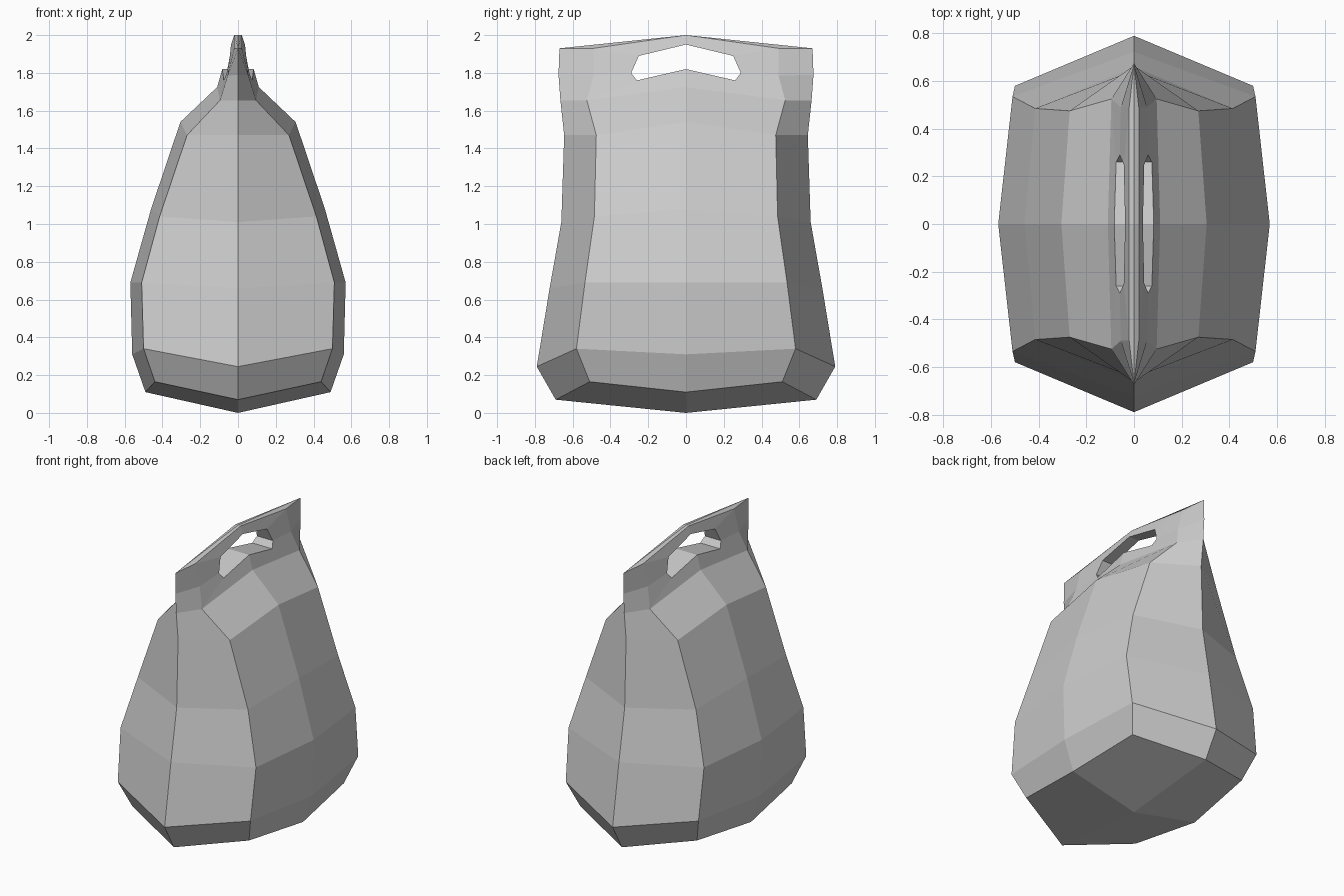
import bpy, bmesh

if "Cube" in bpy.data.objects:
    bpy.data.objects.remove(bpy.data.objects["Cube"])

# Quarter of the bag: each ring is (side middle, corner, front middle)
rings = [
    ((.49, 0, .11), (.44, .51, .165), (0, .69, .07)),
    ((.56, 0, .31), (.50, .58, .34), (0, .79, .245)),
    ((.57, 0, .69), (.51, .535, .69), (0, .722, .66)),
    ((.46, 0, 1.08), (.415, .485, 1.04), (0, .66, 1.01)),
    ((.305, 0, 1.54), (.27, .475, 1.47), (0, .645, 1.47)),
    ((.11, 0, 1.725), (.095, .525, 1.655), (0, .665, 1.655)),
]
# Grip band above the last ring: corner and edge points, top ridge, hand hole
mid_c, mid_f = (.055, .49, 1.785), (0, .675, 1.79)
top_s, top_c, top_f = (.02, 0, 2), (.02, .49, 1.93), (0, .67, 1.93)
hole = [(.083, 0, 1.82), (.075, .26, 1.76), (.06, .29, 1.80),
        (.043, .25, 1.89), (.037, 0, 1.95)]

# Body and bottom
faces = [((0, 0, 0), *rings[0])]
for (s0, c0, f0), (s1, c1, f1) in zip(rings, rings[1:]):
    faces += [(s0, c0, c1, s1), (c0, f0, f1, c1)]

# Grip around the hole, its ends and the top ridge
s, c, f = rings[-1]
outer = [s, c, mid_c, top_c, top_s]
for i in range(4):
    faces.append((outer[i], outer[i + 1], hole[i + 1], hole[i]))
    # Tunnel wall through the grip
    a, b = hole[i], hole[i + 1]
    faces.append((a, b, (0, b[1], b[2]), (0, a[1], a[2])))
faces += [(c, f, mid_f, mid_c), (mid_c, mid_f, top_f, top_c),
          (top_s, top_c, top_f, (0, 0, 2))]

# Mirror the quarter to all four sides and weld
bm = bmesh.new()
for sx in (1, -1):
    for sy in (1, -1):
        for face in faces:
            bm.faces.new([bm.verts.new((x * sx, y * sy, z)) for x, y, z in face])
bmesh.ops.remove_doubles(bm, verts=bm.verts, dist=.0005)
bmesh.ops.recalc_face_normals(bm, faces=bm.faces)
mesh = bpy.data.meshes.new("handle_bag")
bm.to_mesh(mesh)
bm.free()
bpy.context.collection.objects.link(bpy.data.objects.new("handle_bag", mesh))
